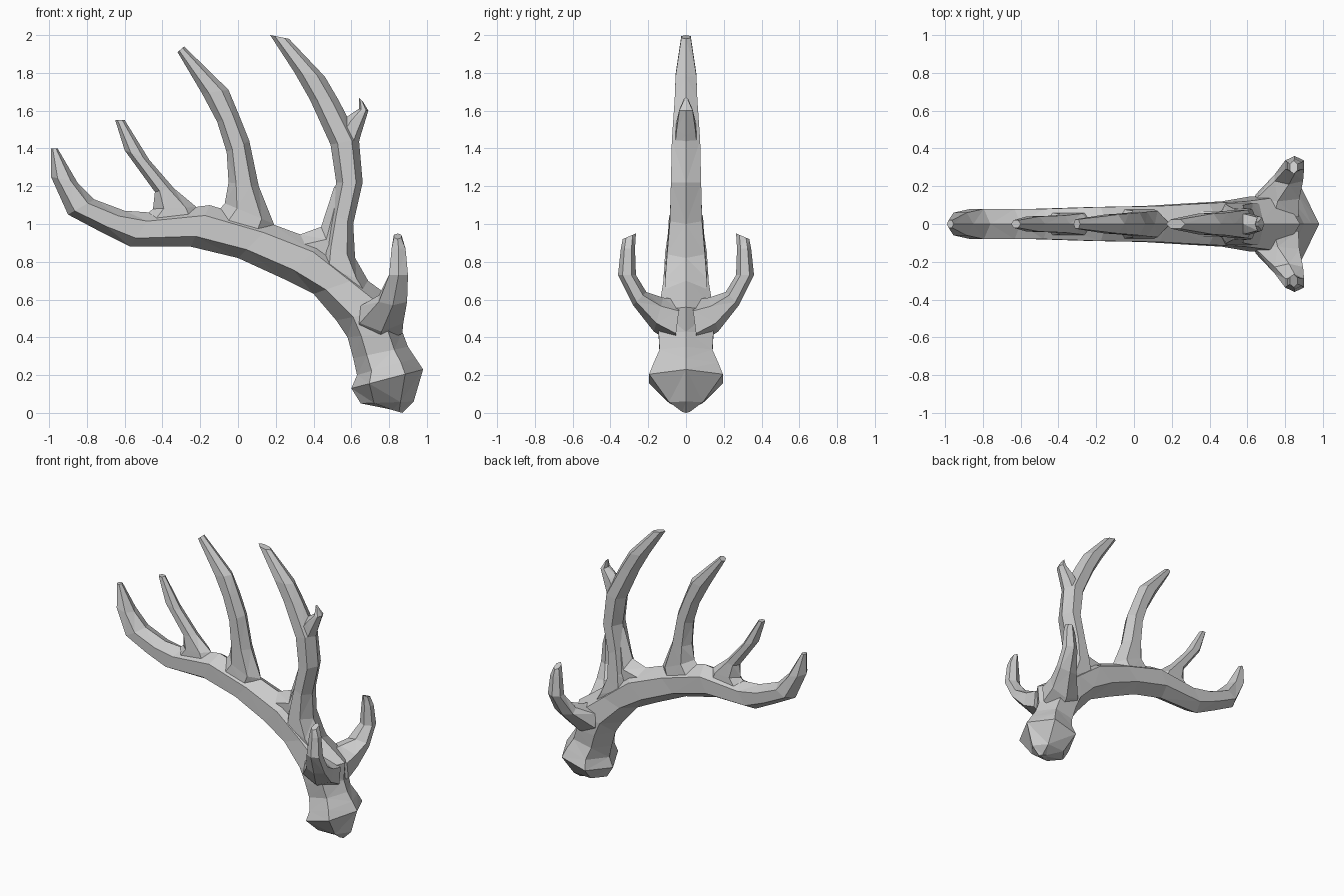
import bpy, bmesh, math
from mathutils import Vector

SIDES = 6


def tube(name, sections, axis):
    """Loft flat-faced rings. Each section: two opposite edge points and the half depth along axis."""
    bm = bmesh.new()
    rings = []
    for p, q, w in sections:
        p, q = Vector(p), Vector(q)
        mid, half = (p + q) / 2, (p - q) / 2
        ring = []
        for i in range(SIDES):
            a = 2 * math.pi * i / SIDES
            ring.append(bm.verts.new(mid + half * math.cos(a)
                                     + axis * (w / 0.866 * math.sin(a))))
        rings.append(ring)
    for r0, r1 in zip(rings, rings[1:]):
        for i in range(SIDES):
            j = (i + 1) % SIDES
            bm.faces.new((r0[i], r0[j], r1[j], r1[i]))
    bm.faces.new(rings[0])
    bm.faces.new(rings[-1])
    bmesh.ops.triangulate(bm, faces=bm.faces[:])
    bmesh.ops.recalc_face_normals(bm, faces=bm.faces[:])
    me = bpy.data.meshes.new(name)
    bm.to_mesh(me)
    bm.free()
    ob = bpy.data.objects.new(name, me)
    bpy.context.collection.objects.link(ob)
    return ob


def side_tube(name, rows):
    """Tube in the xz plane: rows of (x1, z1, x2, z2, half width in y)."""
    return tube(name, [((a, 0, b), (c, 0, d), w) for a, b, c, d, w in rows],
                Vector((0, 1, 0)))


# burr, stem and long main beam
side_tube("main_beam", [
    (0.80, 0.02, 0.87, 0.00, 0.02),
    (0.65, 0.05, 0.93, 0.06, 0.09),
    (0.60, 0.13, 0.98, 0.23, 0.195),
    (0.63, 0.20, 0.94, 0.29, 0.17),
    (0.61, 0.29, 0.90, 0.35, 0.14),
    (0.58, 0.40, 0.87, 0.43, 0.145),
    (0.52, 0.49, 0.88, 0.56, 0.145),
    (0.40, 0.63, 0.66, 0.72, 0.12),
    (0.24, 0.71, 0.45, 0.90, 0.11),
    (0.00, 0.82, 0.18, 1.00, 0.095),
    (-0.25, 0.88, -0.15, 1.10, 0.09),
    (-0.57, 0.88, -0.45, 1.06, 0.08),
    (-0.73, 0.96, -0.60, 1.07, 0.08),
    (-0.90, 1.05, -0.76, 1.13, 0.08),
    (-0.99, 1.25, -0.85, 1.22, 0.06),
    (-0.99, 1.40, -0.955, 1.40, 0.02),
])

# upright rear tine, with its short spur
side_tube("rear_tine", [
    (0.42, 0.62, 0.84, 0.52, 0.10),
    (0.41, 0.80, 0.70, 0.68, 0.11),
    (0.45, 0.90, 0.62, 0.82, 0.10),
    (0.49, 1.06, 0.61, 1.00, 0.085),
    (0.52, 1.22, 0.66, 1.22, 0.08),
    (0.49, 1.42, 0.64, 1.45, 0.075),
    (0.38, 1.66, 0.53, 1.66, 0.06),
    (0.30, 1.80, 0.46, 1.78, 0.055),
    (0.17, 2.00, 0.27, 1.98, 0.025),
])
side_tube("rear_spur", [
    (0.52, 1.50, 0.62, 1.36, 0.06),
    (0.58, 1.57, 0.65, 1.47, 0.05),
    (0.64, 1.61, 0.69, 1.60, 0.035),
    (0.64, 1.67, 0.66, 1.65, 0.01),
])

# web joining the rear tine to the beam
side_tube("rear_web", [
    (0.20, 0.98, 0.20, 0.80, 0.05),
    (0.33, 0.945, 0.36, 0.72, 0.07),
    (0.44, 0.985, 0.55, 0.72, 0.07),
    (0.51, 1.20, 0.58, 1.00, 0.03),
])

# middle and front tines
side_tube("middle_tine", [
    (-0.16, 1.00, 0.18, 0.93, 0.08),
    (-0.07, 1.11, 0.19, 1.00, 0.07),
    (-0.05, 1.22, 0.11, 1.20, 0.065),
    (-0.06, 1.38, 0.06, 1.44, 0.06),
    (-0.11, 1.54, 0.00, 1.59, 0.055),
    (-0.19, 1.69, -0.05, 1.71, 0.05),
    (-0.32, 1.91, -0.285, 1.94, 0.025),
])
side_tube("front_tine", [
    (-0.55, 1.00, -0.15, 1.03, 0.06),
    (-0.45, 1.08, -0.22, 1.09, 0.055),
    (-0.44, 1.17, -0.34, 1.19, 0.045),
    (-0.60, 1.39, -0.47, 1.34, 0.04),
    (-0.65, 1.55, -0.60, 1.55, 0.02),
])

# pair of brow tines, mirrored across y: (y outer, z, y inner, z, x centre, half width in x)
brow_rows = [
    (0.06, 0.36, 0.03, 0.60, 0.74, 0.13),
    (0.17, 0.43, 0.12, 0.61, 0.76, 0.115),
    (0.28, 0.57, 0.21, 0.64, 0.82, 0.075),
    (0.36, 0.73, 0.265, 0.73, 0.85, 0.05),
    (0.345, 0.87, 0.27, 0.87, 0.85, 0.037),
    (0.335, 0.92, 0.265, 0.95, 0.845, 0.02),
]
brow = tube("brow_tines",
            [((x, a, b), (x, c, d), w) for a, b, c, d, x, w in brow_rows],
            Vector((1, 0, 0)))
mirror = brow.modifiers.new("mirror", 'MIRROR')
mirror.use_axis = (False, True, False)
mirror.use_mirror_merge = False
